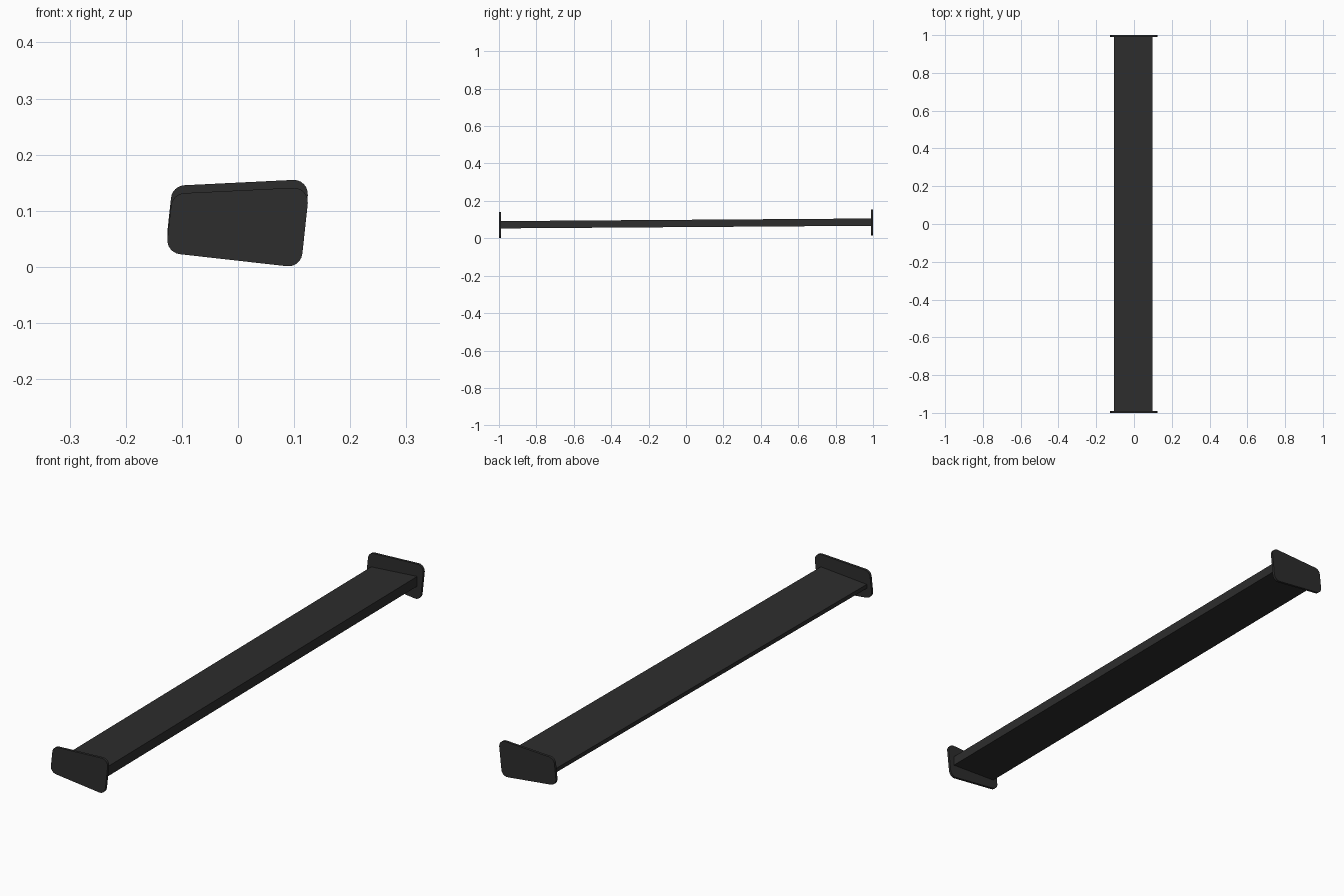
import bpy, math
from mathutils import Vector

if "Cube" in bpy.data.objects:
    bpy.data.objects.remove(bpy.data.objects["Cube"])

mat = bpy.data.materials.new("charcoal black")
mat.diffuse_color = (0.026, 0.026, 0.026, 1)
mat.use_nodes = True
mat.node_tree.nodes["Principled BSDF"].inputs["Base Color"].default_value = mat.diffuse_color
RISE = 0.014  # the far end sits slightly higher


def loft(name, profile, y0, y1, dz0, dz1):
    """Closed prism: an (x, z) profile swept along y, shifted in z at each end."""
    n = len(profile)
    verts = [(x, y0, z + dz0) for x, z in profile] + [(x, y1, z + dz1) for x, z in profile]
    faces = [tuple(range(n)), tuple(range(2 * n - 1, n - 1, -1))]
    faces += [((i + 1) % n, i, i + n, (i + 1) % n + n) for i in range(n)]
    me = bpy.data.meshes.new(name)
    me.from_pydata(verts, [], faces)
    me.materials.append(mat)
    ob = bpy.data.objects.new(name, me)
    bpy.context.collection.objects.link(ob)
    return ob


def rounded(points, r, steps=6):
    """Round the corners of a counter-clockwise convex polygon."""
    out = []
    for i, p in enumerate(points):
        p = Vector(p)
        a = (Vector(points[i - 1]) - p).normalized()
        b = (Vector(points[(i + 1) % len(points)]) - p).normalized()
        half = a.angle(b) / 2
        c = p + (a + b).normalized() * r / math.sin(half)
        t = p + a * r / math.tan(half) - c
        sweep = math.pi - 2 * half
        for k in range(steps + 1):
            s = sweep * k / steps
            out.append((c.x + t.x * math.cos(s) - t.y * math.sin(s),
                        c.y + t.x * math.sin(s) + t.y * math.cos(s)))
    return out


# Wedge-shaped blade, thicker on the +x edge
blade = [(-0.105, 0.060), (0.098, 0.053), (0.098, 0.092), (-0.105, 0.076)]
loft("wing_blade", blade, -0.992, 0.992, 0, RISE)

# Rounded end plates
plate = rounded([(-0.1285, 0.0255), (0.112, -0.0015), (0.1275, 0.1425), (-0.117, 0.1305)], 0.025)
loft("front_end_plate", plate, -1.0, -0.99, 0, 0)
loft("back_end_plate", plate, 0.99, 1.0, RISE, RISE)
